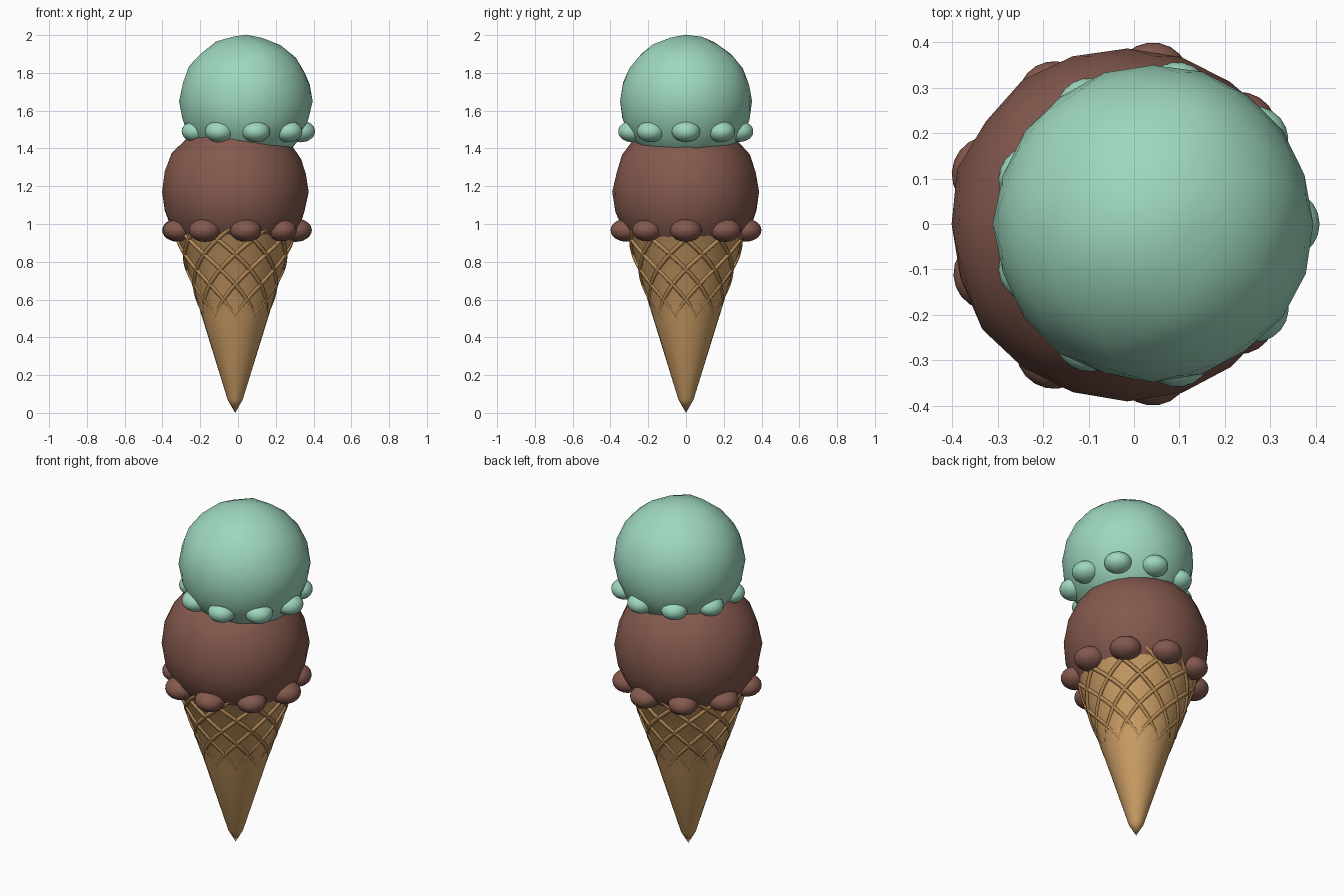
import bpy, bmesh, math, random
from mathutils import Vector, Matrix

if "Cube" in bpy.data.objects:
    bpy.data.objects.remove(bpy.data.objects["Cube"])

random.seed(4)


def material(name, rgb):
    m = bpy.data.materials.new(name)
    m.diffuse_color = (*rgb, 1)
    m.use_nodes = True
    m.node_tree.nodes["Principled BSDF"].inputs["Base Color"].default_value = m.diffuse_color
    return m


MINT = material("mint", (0.34, 0.68, 0.51))
CHOC = material("chocolate", (0.23, 0.10, 0.075))
WAFER = material("wafer", (0.60, 0.34, 0.13))
RIDGE = material("wafer_ridge", (0.46, 0.25, 0.09))


def finish(bm, name, mat):
    bmesh.ops.recalc_face_normals(bm, faces=bm.faces)
    for f in bm.faces:
        f.smooth = True
    me = bpy.data.meshes.new(name)
    bm.to_mesh(me)
    bm.free()
    me.materials.append(mat)
    ob = bpy.data.objects.new(name, me)
    bpy.context.collection.objects.link(ob)
    return ob


def scoop(name, centre, radius, mat):
    # slightly lumpy low-poly ball
    bm = bmesh.new()
    bmesh.ops.create_icosphere(bm, subdivisions=3, radius=radius)
    for v in bm.verts:
        v.co *= 1 + random.uniform(-0.015, 0.012)
        v.co += Vector(centre)
    finish(bm, name, mat)


def drip_ring(name, centre, ring, rx, rz, mat, count=9):
    # flattened blobs around the foot of a scoop
    bm = bmesh.new()
    for i in range(count):
        a = math.tau * i / count
        s = random.uniform(0.97, 1.03)
        pos = Vector(centre) + Vector((ring * math.cos(a), ring * math.sin(a), 0))
        mtx = Matrix.Translation(pos) @ Matrix.Rotation(a, 4, 'Z') @ Matrix.Diagonal((rx * s, rx * s, rz * s, 1))
        bmesh.ops.create_icosphere(bm, subdivisions=3, radius=1, matrix=mtx)
    finish(bm, name, mat)


CX = -0.015


def cone_radius(z):
    return 0.04 + 0.30 * (z - 0.07) / 0.97


# Wafer cone: turned profile with a folded-in rim
profile = [(0, 0), (0.04, 0.07), (cone_radius(0.5), 0.5), (0.328, 1.0),
           (0.345, 1.02), (0.342, 1.04), (0.315, 1.04), (0.30, 1.0)]
bm = bmesh.new()
vs = [bm.verts.new((r, 0, z)) for r, z in profile]
es = [bm.edges.new(p) for p in zip(vs, vs[1:])]
bmesh.ops.spin(bm, geom=vs + es, cent=(0, 0, 0), axis=(0, 0, 1), angle=math.tau, steps=32)
bmesh.ops.remove_doubles(bm, verts=bm.verts, dist=1e-4)
bmesh.ops.translate(bm, verts=bm.verts, vec=(CX, 0, 0))
cone = finish(bm, "wafer_cone", WAFER)

# Waffle ridges: crossing spirals that sink into the cone towards the tip
curve = bpy.data.curves.new("waffle_ridges", 'CURVE')
curve.dimensions = '3D'
curve.bevel_depth = 0.012
curve.bevel_resolution = 1
STEPS = 28
for turn in (-1, 1):
    for k in range(10):
        sp = curve.splines.new('POLY')
        sp.points.add(STEPS)
        for i, p in enumerate(sp.points):
            z = 0.48 + 0.53 * i / STEPS
            a = math.radians(36 * k + turn * 225 * (z - 0.60))
            r = cone_radius(z) - 0.013 + 0.013 * min(1, (z - 0.48) / 0.3)
            p.co = (CX + r * math.cos(a), r * math.sin(a), z, 1)
curve.materials.append(RIDGE)
bpy.context.collection.objects.link(bpy.data.objects.new("waffle_ridges", curve))

# Two scoops with their drip rings
scoop("lower_scoop", (CX, 0, 1.17), 0.39, CHOC)
drip_ring("lower_scoop_drips", (CX, 0, 0.967), 0.322, 0.082, 0.06, CHOC)
scoop("upper_scoop", (0.042, 0, 1.65), 0.35, MINT)
drip_ring("upper_scoop_drips", (0.045, 0, 1.49), 0.288, 0.074, 0.056, MINT)
